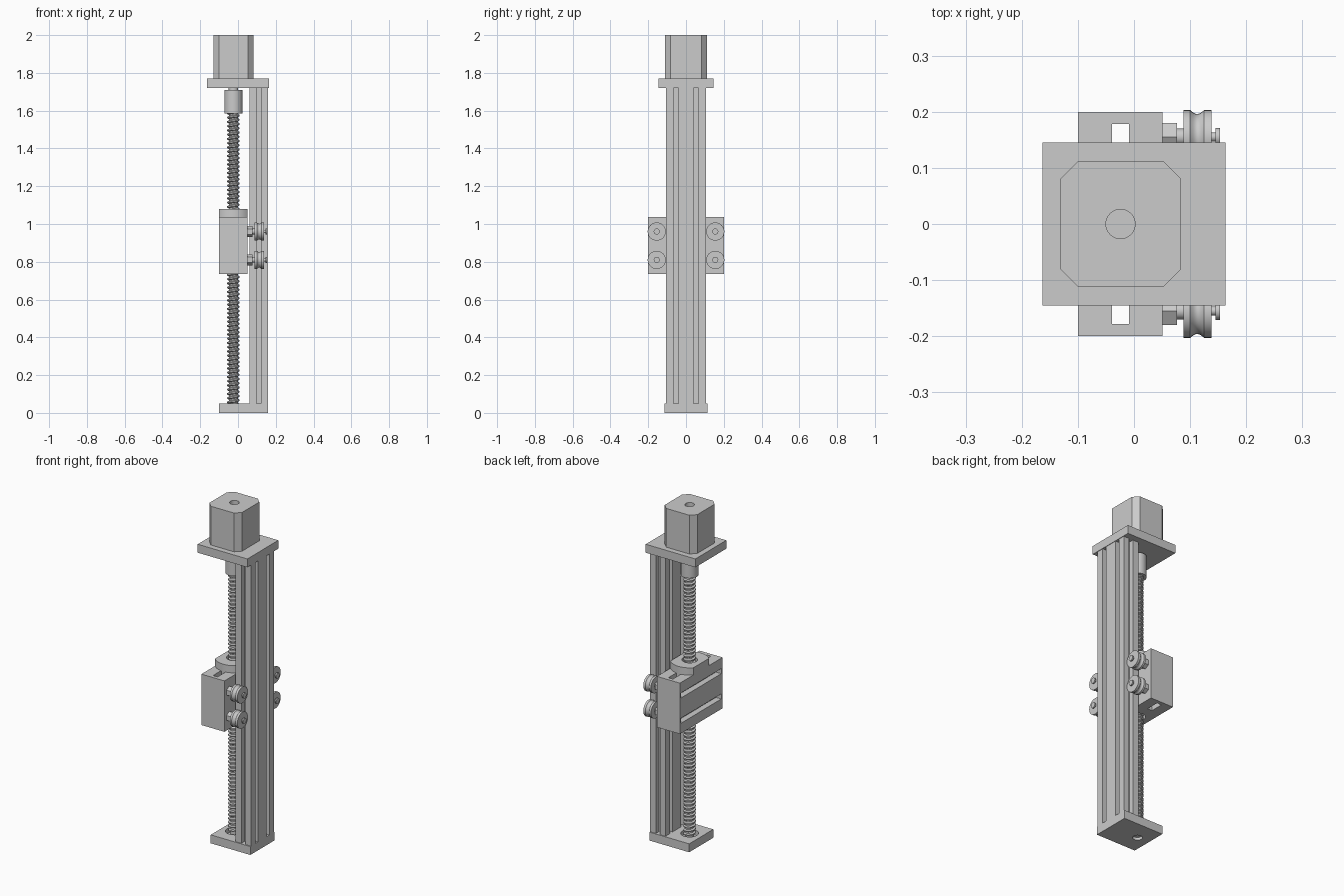
import bpy, bmesh
from math import cos, sin, pi, sqrt, asin
from mathutils import Matrix, Vector

if "Cube" in bpy.data.objects:
    bpy.data.objects.remove(bpy.data.objects["Cube"])

CX = -0.024  # screw axis


def finish(name, bm, smooth=False):
    bmesh.ops.remove_doubles(bm, verts=bm.verts, dist=1e-5)
    bmesh.ops.recalc_face_normals(bm, faces=bm.faces)
    me = bpy.data.meshes.new(name)
    bm.to_mesh(me)
    bm.free()
    ob = bpy.data.objects.new(name, me)
    bpy.context.collection.objects.link(ob)
    if smooth:
        shade(ob)
    return ob


def shade(ob):
    bpy.ops.object.select_all(action='DESELECT')
    ob.select_set(True)
    bpy.context.view_layer.objects.active = ob
    bpy.ops.object.shade_smooth_by_angle(angle=0.6)


def prism(name, pts, z0, z1, smooth=False):
    bm = bmesh.new()
    f = bm.faces.new([bm.verts.new((x, y, z0)) for x, y in pts])
    ext = bmesh.ops.extrude_face_region(bm, geom=[f])['geom']
    bmesh.ops.translate(bm, vec=(0, 0, z1 - z0),
                        verts=[v for v in ext if isinstance(v, bmesh.types.BMVert)])
    return finish(name, bm, smooth)


def box(name, x, y, z):
    return prism(name, [(x[0], y[0]), (x[1], y[0]), (x[1], y[1]), (x[0], y[1])], *z)


def circle(r, cx=CX, cy=0, n=40):
    return [(cx + r * cos(2 * pi * i / n), cy + r * sin(2 * pi * i / n)) for i in range(n)]


def cyl(name, r, z0, z1):
    return prism(name, circle(r), z0, z1, True)


def lathe_x(name, prof, y, z, n=32, phase=0.0):
    """Revolve (x, radius) points about an x-parallel axis."""
    bm = bmesh.new()
    rings = [[bm.verts.new((x, y + r * cos(phase + 2 * pi * i / n), z + r * sin(phase + 2 * pi * i / n)))
              for i in range(n)] for x, r in prof]
    for a, b in zip(rings, rings[1:]):
        for i in range(n):
            bm.faces.new((a[i], a[(i + 1) % n], b[(i + 1) % n], b[i]))
    bm.faces.new(rings[0])
    bm.faces.new(rings[-1])
    return finish(name, bm, n > 8)


def cut(ob, cutters, smooth=False):
    for c in cutters:
        m = ob.modifiers.new("cut", 'BOOLEAN')
        m.operation, m.solver, m.object = 'DIFFERENCE', 'EXACT', c
        bpy.context.view_layer.objects.active = ob
        bpy.ops.object.modifier_apply(modifier=m.name)
        bpy.data.objects.remove(c)
    if smooth:
        shade(ob)


# base plate with bearing recess and through hole
base = box("base_plate", (-0.10, 0.16), (-0.113, 0.113), (0, 0.05))
cut(base, [cyl("cutter", 0.048, 0.022, 0.1), cyl("cutter", 0.026, -0.1, 0.1)], True)

# slotted rail: one slot per short side, two per long side
X0, X1, Y, D, W = 0.06, 0.16, 0.107, 0.028, 0.013


def slot(p, along, inward):
    p, a, n = Vector(p), Vector(along) * W, Vector(inward) * D
    return [tuple(q) for q in (p - a, p - a + n, p + a + n, p + a)]


rail = [(X0, -Y), *slot((0.11, -Y), (1, 0), (0, 1)), (X1, -Y)]
for y in (-0.053, 0.053):
    rail += slot((X1, y), (0, 1), (-1, 0))
rail += [(X1, Y), *slot((0.11, Y), (-1, 0), (0, -1)), (X0, Y)]
for y in (0.053, -0.053):
    rail += slot((X0, y), (0, -1), (1, 0))
prism("slotted_rail", rail, 0.05, 1.72)

# top plate and motor
box("top_plate", (-0.163, 0.163), (-0.145, 0.145), (1.72, 1.77))
a, b, c = 0.107, 0.112, 0.031
corner = [(a, b - c), (a - c, b)]
motor_pts = [(x, y) for x, y in corner] + [(-x, y) for x, y in corner[::-1]]
motor_pts += [(-x, -y) for x, y in motor_pts]
motor = prism("motor", [(CX + x, y) for x, y in motor_pts], 1.77, 2.0)
cut(motor, [cyl("cutter", 0.026, 1.97, 2.1)], True)

# motor shaft and coupler
cyl("motor_shaft", 0.025, 1.70, 1.73)
cyl("shaft_coupler", 0.048, 1.585, 1.71)

# threaded lead screw
bm = bmesh.new()
N, pitch, z0, z1 = 24, 0.0225, 0.03, 1.60
prof = [(0.024, 0), (0.024, 0.3), (0.033, 0.5), (0.033, 0.8), (0.024, 1)]
rows = []
for i in range(int((z1 - z0) / pitch * N)):
    t = 2 * pi * i / N
    rows.append([bm.verts.new((CX + r * cos(t), r * sin(t), z0 + pitch * (i / N + o))) for r, o in prof])
for p, q in zip(rows, rows[1:]):
    for k in range(4):
        bm.faces.new((p[k], q[k], q[k + 1], p[k + 1]))
finish("lead_screw_thread", bm)
cyl("lead_screw_core", 0.0235, 0.015, 1.60)

# carriage block with nut slots
block = box("carriage_block", (-0.10, 0.051), (-0.20, 0.20), (0.735, 1.037))
cutters = [cyl("cutter", 0.042, 0.6, 1.2)]
for s in (-1, 1):
    cutters.append(box("cutter", (-0.039, -0.009), sorted((s * 0.10, s * 0.178)), (0.6, 1.2)))
for z in (0.81, 0.96):
    cutters.append(box("cutter", (-0.2, -0.065), (-0.188, 0.188), (z - 0.015, z + 0.015)))
cut(block, cutters, True)

# nut flange: round with two flats
R, h = 0.105, 0.0755
t0 = asin(h / R)
arc = [pi / 2 - t0 + 2 * t0 * i / 16 for i in range(17)]
pts = [(R * cos(t), R * sin(t)) for t in arc]
pts += [(-x, -y) for x, y in pts]
flange = prism("nut_flange", [(CX - 0.0005 + x, y) for x, y in pts], 1.037, 1.08)
cut(flange, [cyl("cutter", 0.042, 0.9, 1.2)], True)

# four guide wheels with hex spacers and axles
groove = [(0.1 + 0.025 * i / 8, 0.048 - 0.007 * sin(pi * i / 8)) for i in range(9)]
wheel = [(0.088, 0.048)] + groove + [(0.138, 0.048)]
for sy in (-1, 1):
    for z in (0.81, 0.96):
        y = sy * 0.155
        lathe_x("hex_spacer", [(0.05, 0.029), (0.077, 0.029)], y, z, 6, pi / 2)
        lathe_x("guide_wheel", wheel, y, z)
        lathe_x("wheel_axle", [(0.07, 0.015), (0.09, 0.015), (0.09, 0.008), (0.145, 0.008),
                               (0.145, 0.016), (0.153, 0.016)], y, z, 20)
